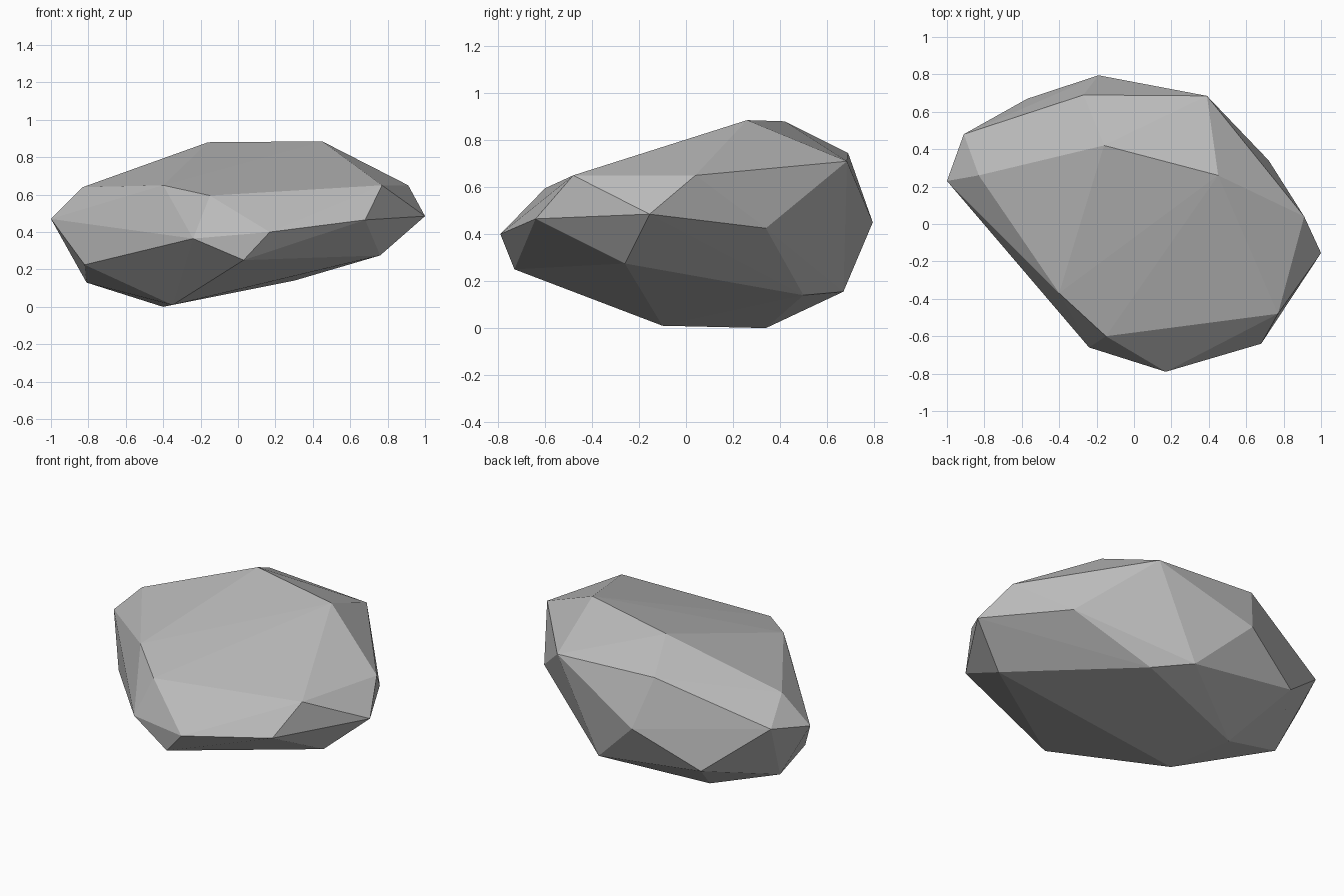
import bpy
import bmesh

# Remove the default cube if the scene has one
default_cube = bpy.data.objects.get("Cube")
if default_cube:
    bpy.data.objects.remove(default_cube, do_unlink=True)


def make_material(name, colour):
    """Plain flat-coloured material."""
    material = bpy.data.materials.new(name)
    material.use_nodes = True
    material.diffuse_color = colour
    shader = next(n for n in material.node_tree.nodes if n.type == "BSDF_PRINCIPLED")
    shader.inputs["Base Color"].default_value = colour
    shader.inputs["Roughness"].default_value = 0.9
    return material


def make_faceted_stone(name, corner_groups, material):
    """Wrap a flat-shaded convex skin around the given corners."""
    mesh = bpy.data.meshes.new(name)
    bm = bmesh.new()
    for group in corner_groups:
        for corner in group:
            bm.verts.new(corner)
    hull = bmesh.ops.convex_hull(bm, input=bm.verts[:], use_existing_faces=False)

    # Drop any corner that ended up inside the skin
    loose = [v for v in hull["geom_interior"] if isinstance(v, bmesh.types.BMVert)]
    if loose:
        bmesh.ops.delete(bm, geom=loose, context="VERTS")
    bmesh.ops.recalc_face_normals(bm, faces=bm.faces[:])
    for face in bm.faces:
        face.smooth = False
    bm.to_mesh(mesh)
    bm.free()
    mesh.materials.append(material)
    stone = bpy.data.objects.new(name, mesh)
    bpy.context.collection.objects.link(stone)
    return stone


# Corners of the underside, where the stone rests on the ground
underside = [
    (-.35, -.1, .01), (-.4, .34, 0), (-.81, .25, .13),
    (.3, .5, .14), (.12, .67, .155),
]

# Lower flank, leaning outwards
lower_flank = [
    (-.82, .02, .225), (.03, -.73, .25), (.76, -.26, .275), (-.57, .67, .245),
]

# Widest belt around the stone
belt = [
    (-1, .23, .47), (-.24, -.66, .365), (.17, -.79, .4), (.68, -.64, .465),
    (1, -.155, .485), (.72, .34, .425), (-.19, .795, .45), (-.91, .48, .52),
]

# Shoulder where the sides turn into the sloping top
shoulder = [
    (-.83, .26, .64), (-.4, -.37, .65), (-.15, -.6, .595), (.77, -.48, .65),
    (.91, .04, .65), (.39, .685, .71), (-.27, .69, .745),
]

# High ridge at the back
ridge = [(.45, .26, .885), (-.16, .42, .88)]

stone_grey = make_material("stone grey", (.5, .5, .5, 1))
make_faceted_stone("rock", [underside, lower_flank, belt, shoulder, ridge], stone_grey)
